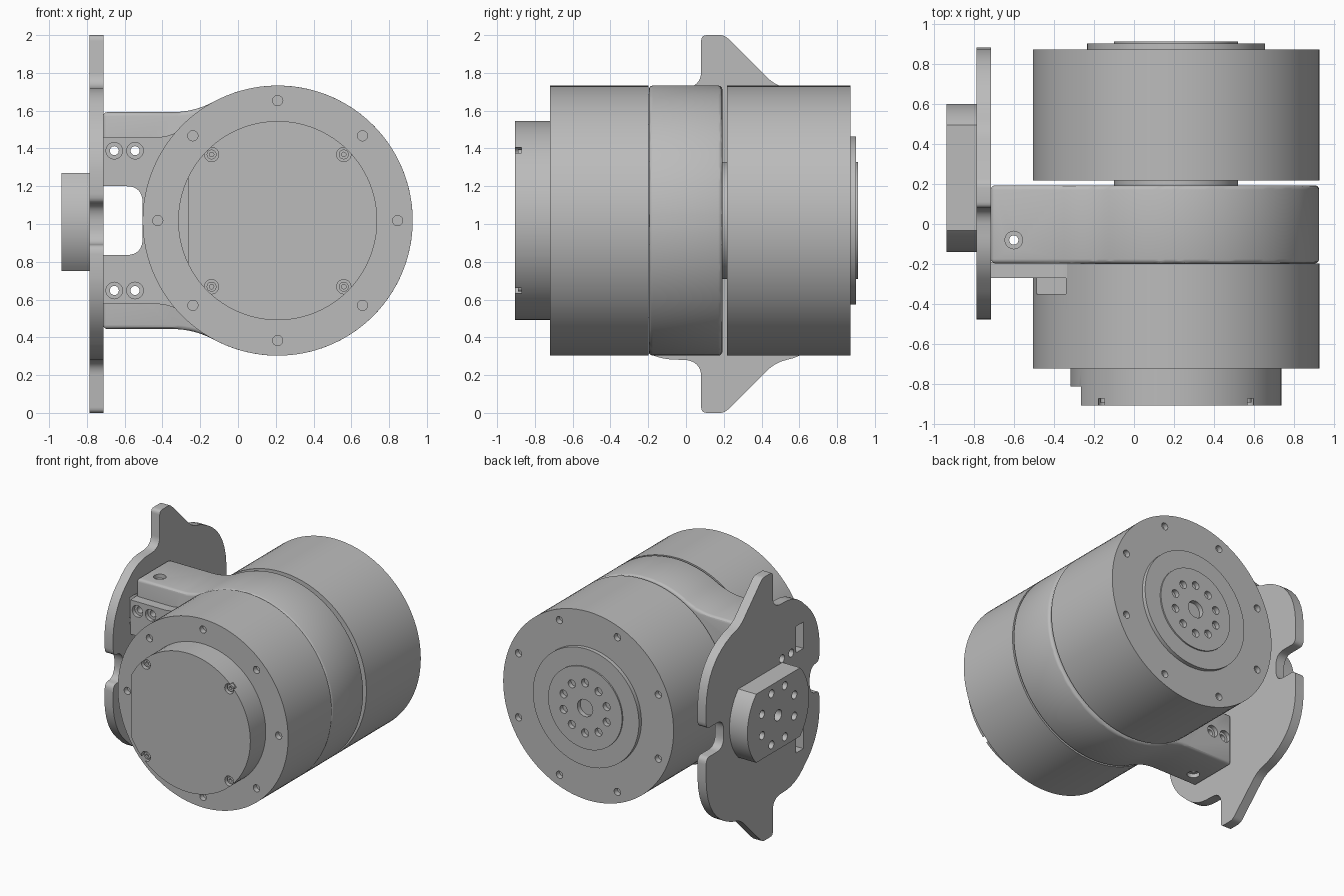
import bpy, bmesh, math
from mathutils import Vector, Matrix

if "Cube" in bpy.data.objects:
    bpy.data.objects.remove(bpy.data.objects["Cube"])

CX, CZ, R = 0.21, 1.018, 0.715   # drum axis and radius

grey = bpy.data.materials.new("machined grey")
grey.use_nodes = True
colour = (0.5, 0.5, 0.5, 1)
grey.diffuse_color = colour
grey.node_tree.nodes["Principled BSDF"].inputs["Base Color"].default_value = colour


def make(name, bm):
    bmesh.ops.recalc_face_normals(bm, faces=bm.faces)
    mesh = bpy.data.meshes.new(name)
    bm.to_mesh(mesh)
    bm.free()
    mesh.materials.append(grey)
    ob = bpy.data.objects.new(name, mesh)
    bpy.context.collection.objects.link(ob)
    return ob


def lathe(name, profile, cx=CX, cz=CZ, n=96):
    """Solid of revolution about a y axis from (radius, y) points."""
    bm = bmesh.new()
    rings = []
    for r, y in profile:
        rings.append([bm.verts.new((cx + r * math.cos(math.tau * i / n), y,
                                    cz + r * math.sin(math.tau * i / n))) for i in range(n)])
    for a, b in zip(rings, rings[1:]):
        for i in range(n):
            j = (i + 1) % n
            bm.faces.new((a[i], a[j], b[j], b[i]))
    bm.faces.new(rings[0])
    bm.faces.new(rings[-1])
    return make(name, bm)


def prism(name, points, axis, lo, hi):
    """Extrude a 2D outline along x (points are y, z) or y (points are x, z)."""
    place = (lambda p, d: (d, p[0], p[1])) if axis == "x" else (lambda p, d: (p[0], d, p[1]))
    bm = bmesh.new()
    face = bm.faces.new([bm.verts.new(place(p, lo)) for p in points])
    ext = bmesh.ops.extrude_face_region(bm, geom=[face])["geom"]
    shift = Vector(place((0, 0), hi - lo))
    bmesh.ops.translate(bm, vec=shift, verts=[v for v in ext if isinstance(v, bmesh.types.BMVert)])
    return make(name, bm)


def apply(ob, mod):
    bpy.context.view_layer.objects.active = ob
    bpy.ops.object.modifier_apply(modifier=mod.name)


def cut(ob, rods=(), boxes=()):
    """Subtract rods (centre, axis, radius, length) and boxes (centre, size)."""
    bm = bmesh.new()
    for c, axis, r, length in rods:
        turn = Vector((0, 0, 1)).rotation_difference(Vector(axis)).to_matrix().to_4x4()
        bmesh.ops.create_cone(bm, cap_ends=True, segments=20, radius1=r, radius2=r,
                              depth=length, matrix=Matrix.Translation(c) @ turn)
    for c, size in boxes:
        bmesh.ops.create_cube(bm, size=1, matrix=Matrix.Translation(c) @ Matrix.Diagonal((*size, 1)))
    cutter = make("cutter", bm)
    mod = ob.modifiers.new("cut", "BOOLEAN")
    mod.operation, mod.solver, mod.object = "DIFFERENCE", "EXACT", cutter
    apply(ob, mod)
    bpy.data.objects.remove(cutter)


def ring(radius, count, start=0.0, cx=CX, cz=CZ):
    for i in range(count):
        a = math.radians(start) + math.tau * i / count
        yield cx + radius * math.cos(a), cz + radius * math.sin(a)


def bezier(a, b, c, n=8):
    return [tuple((1 - t) ** 2 * p + 2 * t * (1 - t) * q + t * t * s for p, q, s in zip(a, b, c))
            for t in (i / n for i in range(n + 1))]


def mirrored(half, cz):
    """Close an outline by mirroring its upper half in height."""
    return half + [(u, 2 * cz - z) for u, z in reversed(half)]


Y = (0, 1, 0)
X = (1, 0, 0)
Z = (0, 0, 1)

# front drum with screw holes and pockets behind the arm pads
front = lathe("front_drum", [(R, -0.198), (R, -0.72)])
cut(front, [((x, -0.72, z), Y, 0.027, 0.08) for x, z in ring(0.635, 8)],
    [((-0.49, -0.25, CZ + s * 0.33), (0.3, 0.2, 0.34)) for s in (1, -1)])

# front cover with a flat side and four corner screws
cover = lathe("front_cover", [(0.527, -0.71), (0.527, -0.905)])
screws = list(ring(0.495, 4, 45))
cut(cover, [((x, -0.905, z), Y, 0.038, 0.07) for x, z in screws],
    [((-0.365, -0.91, CZ), (0.2, 0.2, 1.4))])
for x, z in screws:
    lathe("cover_screw", [(0.012, -0.872), (0.012, -0.89), (0.026, -0.89), (0.026, -0.86)], x, z, 20)

# back drum, stepped output face
back = lathe("back_drum", [(R, 0.218), (R, 0.87)])
cut(back, [((x, 0.87, z), Y, 0.027, 0.08) for x, z in ring(0.635, 8, 22.5)])
flange = lathe("output_flange", [(0.445, 0.86), (0.445, 0.9), (0.31, 0.9), (0.31, 0.91)])
cut(flange, [((x, 0.91, z), Y, 0.03, 0.07) for x, z in ring(0.19, 10, 18)]
    + [((CX, 0.91, CZ), Y, 0.065, 0.07)])
lathe("centre_hub", [(0.31, 0.17), (0.31, 0.23)])

# middle housing and forked arm in one profile
arc = [(CX + R * math.cos(a), CZ + R * math.sin(a))
       for a in (math.radians(118 - 118 * i / 45) for i in range(46))]
fork = bezier((-0.505, 1.11), (-0.505, 1.2), (-0.59, 1.2)) + [(-0.715, 1.2), (-0.715, 1.592)]
upper = fork + bezier((-0.35, 1.592), (-0.23, 1.592), arc[0]) + arc[1:-1]
housing = prism("housing_arm", mirrored(upper, CZ), "y", -0.197, 0.193)
bevel = housing.modifiers.new("round", "BEVEL")
bevel.width, bevel.segments, bevel.angle_limit = 0.022, 3, math.radians(50)
apply(housing, bevel)

# arm pads reaching into the front drum
pad = fork[:-1] + [(-0.715, 1.46), (-0.43, 1.46)] + bezier((-0.43, 1.46), (-0.34, 1.46), (-0.26, 1.53))[1:]
pads = prism("arm_pads", mirrored(pad, CZ), "y", -0.27, -0.19)

# through holes with counterbores
bolts = [(x, CZ + s * 0.37) for x in (-0.655, -0.545) for s in (1, -1)]
through = [((x, 0, z), Y, 0.024, 1) for x, z in bolts]
cut(pads, through)
cut(pads, [((x, -0.27, z), Y, 0.044, 0.06) for x, z in bolts])
cut(housing, through + [((-0.6, -0.08, CZ), Z, 0.023, 2)])
cut(housing, [((-0.6, -0.08, CZ + s * 0.574), Z, 0.044, 0.06) for s in (1, -1)]
    + [((x, 0.193, z), Y, 0.044, 0.06) for x, z in bolts])

# side plate with spikes, rounded shoulders and edge notches
half = bezier((-0.36, 1.0), (-0.36, 1.11), (-0.44, 1.11))[1:]
half += bezier((-0.44, 1.11), (-0.477, 1.11), (-0.477, 1.16), 4)[1:]
half += bezier((-0.477, 1.28), (-0.46, 1.48), (-0.3, 1.61))
half += bezier((-0.3, 1.61), (-0.2, 1.715), (-0.06, 1.718))[1:]
half += bezier((0.0, 1.72), (0.075, 1.73), (0.08, 1.8))
half += bezier((0.08, 1.97), (0.08, 2.0), (0.11, 2.0), 4) + bezier((0.18, 2.0), (0.205, 2.0), (0.225, 1.98), 4)
half += bezier((0.43, 1.775), (0.47, 1.735), (0.53, 1.72), 4)
half += bezier((0.57, 1.71), (0.87, 1.6), (0.88, 1.28)) + bezier((0.88, 1.16), (0.88, 1.11), (0.84, 1.11), 4)
half += bezier((0.75, 1.11), (0.67, 1.11), (0.67, 1.02))
plate = prism("side_plate", mirrored(half, 1.0), "x", -0.785, -0.713)
cut(plate, [((-0.785, y, 1 + s * 0.3), X, 0.03, 0.1) for y in (-0.03, -0.14) for s in (1, -1)],
    [((-0.75, -0.24, 1 + s * 0.38), (0.2, 0.09, 0.2)) for s in (1, -1)])

# mounting boss: a disc with flattened top and bottom
BY, BZ = 0.23, 1.01
flat = math.asin(0.26 / 0.37)
side = [-flat + 2 * flat * i / 16 for i in range(17)]
outline = [(BY + 0.37 * math.cos(a + t), BZ + 0.37 * math.sin(a + t)) for t in (0, math.pi) for a in side]
boss = prism("mounting_boss", outline, "x", -0.935, -0.78)
cut(boss, [((-0.935, y, z), X, 0.03, 0.1) for y, z in ring(0.21, 8, 22.5, BY, BZ)]
    + [((-0.935, BY, BZ), X, 0.042, 0.12)])

# smooth shading with crisp edges
for ob in bpy.context.scene.objects:
    ob.select_set(ob.type == "MESH" and grey.name in ob.data.materials)
bpy.ops.object.shade_smooth_by_angle(angle=math.radians(30))
